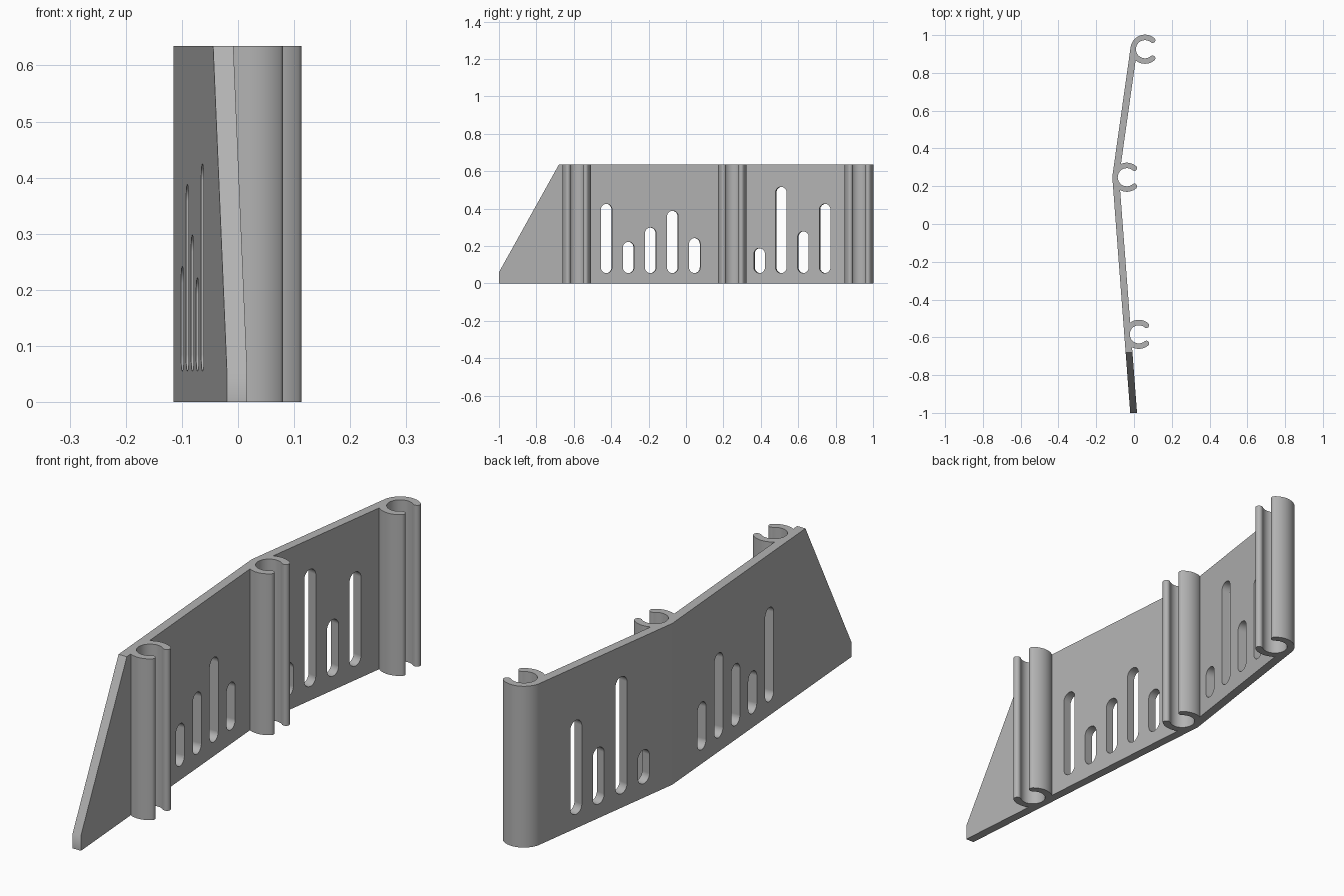
import bpy, bmesh, math
from mathutils import Vector

if "Cube" in bpy.data.objects:
    bpy.data.objects.remove(bpy.data.objects["Cube"])

H = 0.635            # height
T = 0.036            # wall thickness
RO, RI = 0.077, 0.048  # clip outer and inner radius

grey = bpy.data.materials.new("light grey")
grey.diffuse_color = (0.45, 0.45, 0.45, 1)
grey.use_nodes = True
grey.node_tree.nodes["Principled BSDF"].inputs["Base Color"].default_value = grey.diffuse_color


def prism(name, pts, vec):
    """Extrude a closed outline of 3D points along vec."""
    bm = bmesh.new()
    face = bm.faces.new([bm.verts.new(p) for p in pts])
    ext = bmesh.ops.extrude_face_region(bm, geom=[face])["geom"]
    bmesh.ops.translate(bm, vec=vec, verts=[v for v in ext if isinstance(v, bmesh.types.BMVert)])
    bmesh.ops.recalc_face_normals(bm, faces=bm.faces)
    me = bpy.data.meshes.new(name)
    bm.to_mesh(me)
    bm.free()
    me.materials.append(grey)
    ob = bpy.data.objects.new(name, me)
    bpy.context.collection.objects.link(ob)
    return ob


def boolean(ob, other, op):
    """Apply a boolean and remove the second object."""
    mod = ob.modifiers.new("bool", 'BOOLEAN')
    mod.operation, mod.solver, mod.object = op, 'EXACT', other
    bpy.context.view_layer.update()
    me = bpy.data.meshes.new_from_object(ob.evaluated_get(bpy.context.evaluated_depsgraph_get()))
    ob.modifiers.clear()
    ob.data = me
    bpy.data.objects.remove(other)


def arc(c, r, a0, a1, n):
    return [(c[0] + r * math.cos(math.radians(a0 + (a1 - a0) * i / n)),
             c[1] + r * math.sin(math.radians(a0 + (a1 - a0) * i / n)), 0) for i in range(n + 1)]


# plan of the bent wall: outer face points and inward normals
A, B, C = Vector((-0.02, -1)), Vector((-0.115, 0.25)), Vector((-0.018, 0.936))
d1, d2 = (B - A).normalized(), (C - B).normalized()
n1, n2 = Vector((d1.y, -d1.x)), Vector((d2.y, -d2.x))
nb = (n1 + n2).normalized()
Bi = B + nb * (T / nb.dot(n1))
Ai = A + n1 * T
Ai += d1 * ((-1 - Ai.y) / d1.y)
outline = [A, Ai, Bi, C + n2 * T, C, B]
up = Vector((0, 0, H))
body = prism("bent_wall_with_clips", [(p.x, p.y, 0) for p in outline], up)

# sloped front end
boolean(body, prism("slope_cutter", [(-0.3, -1.1, -0.12), (-0.3, -0.624, 0.735),
                                     (-0.3, -1.1, 0.735)], Vector((0.6, 0, 0))), 'DIFFERENCE')

# three round clips open towards +x
lower = A + d1 * ((-0.59 - A.y) / d1.y) + n1 * RO
for c in (lower, B + nb * RO, C + n2 * RO):
    bore = prism("bore_cutter", arc((c.x, c.y), RI, 0, 355, 71), up * 1.4)
    bore.location.z = -0.1
    boolean(body, bore, 'DIFFERENCE')
    rm, rt, a = (RO + RI) / 2, (RO - RI) / 2, 50
    tip = [(c.x + rm * math.cos(math.radians(s * a)),
            c.y + rm * math.sin(math.radians(s * a))) for s in (1, -1)]
    pts = (arc(c, RO, a, 360 - a, 52)
           + arc(tip[1], rt, -a, 180 - a, 12)[1:-1]
           + arc(c, RI, 360 - a, a, 52)
           + arc(tip[0], rt, a - 180, a, 12)[1:-1])
    boolean(body, prism("clip", pts, up), 'UNION')

# upright slots with round ends: y position and top height for each wall
SLOTS = [(A, d1, n1, [(-0.427, 0.425), (-0.309, 0.222), (-0.191, 0.298), (-0.073, 0.388), (0.045, 0.242)]),
         (B, d2, n2, [(0.395, 0.188), (0.511, 0.516), (0.629, 0.278), (0.745, 0.425)])]
R, Z0 = 0.03, 0.055
for p, d, n, slots in SLOTS:
    for y, top in slots:
        o = p + d * ((y - n.y * T / 2 - p.y) / d.y)
        pts = arc((0, top - R), R, 0, 180, 16) + arc((0, Z0 + R), R, 180, 360, 16)
        loop = [(o.x + d.x * u - n.x * 0.02, o.y + d.y * u - n.y * 0.02, v) for u, v, _ in pts]
        boolean(body, prism("slot_cutter", loop, Vector((n.x, n.y, 0)) * 0.08), 'DIFFERENCE')

# smooth curves, crisp edges
bpy.context.view_layer.objects.active = body
body.select_set(True)
bpy.ops.object.shade_smooth_by_angle(angle=math.radians(30))
wn = body.modifiers.new("weighted_normals", 'WEIGHTED_NORMAL')
wn.keep_sharp = True
